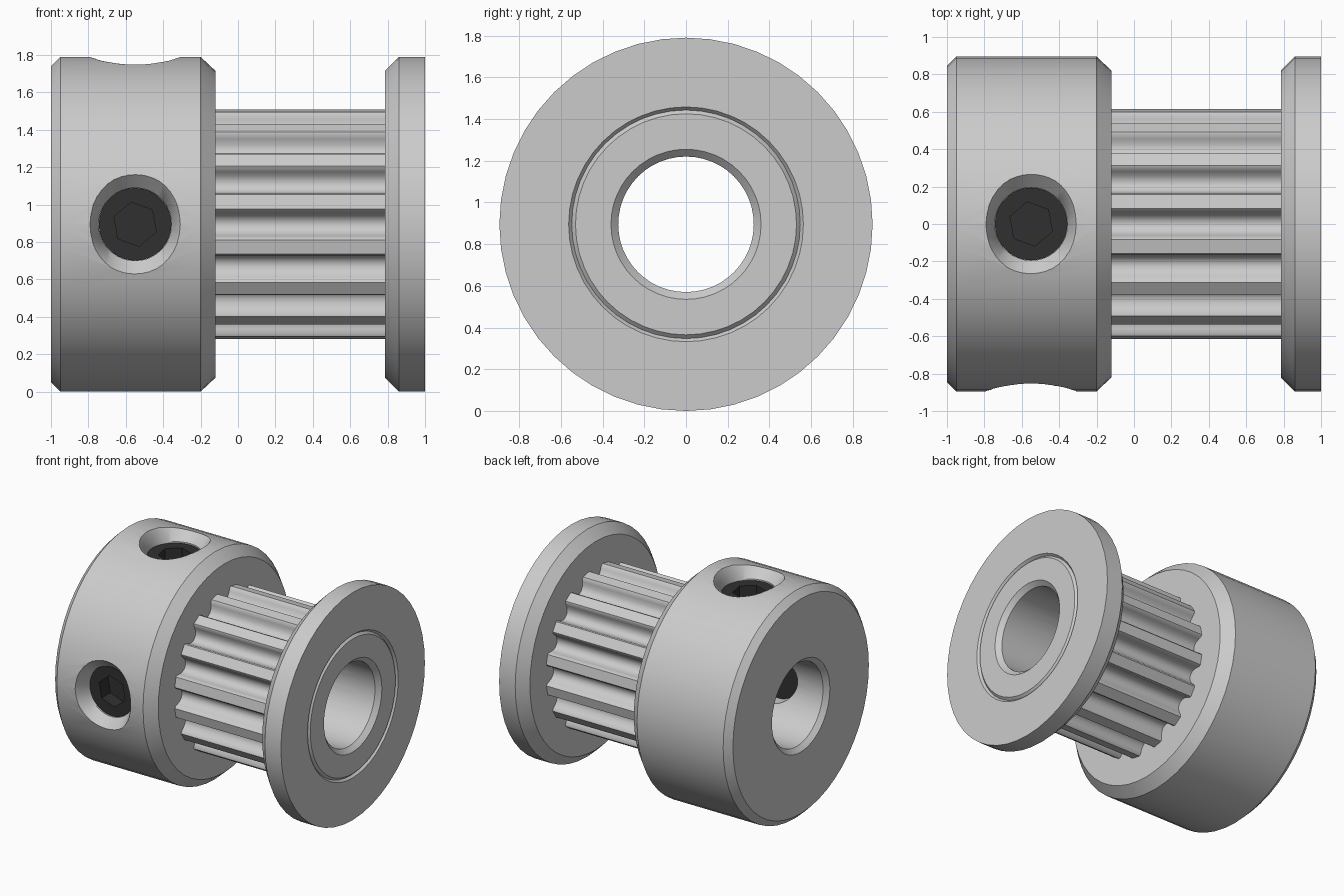
import bpy, bmesh
from math import sin, cos, pi, radians

if "Cube" in bpy.data.objects:
    bpy.data.objects.remove(bpy.data.objects["Cube"])

Z = 0.895      # height of the pulley axis
BORE = 0.325
SEG = 48
HOLE_X = -0.55


def loft(name, rings, cyclic=False):
    """Skin equal-length rings of points; cyclic closes a ring-shaped solid, else cap the ends."""
    bm = bmesh.new()
    loops = [[bm.verts.new(p) for p in ring] for ring in rings]
    n = len(loops[0])
    pairs = list(zip(loops, loops[1:]))
    if cyclic:
        pairs.append((loops[-1], loops[0]))
    else:
        bm.faces.new(loops[0])
        bm.faces.new(loops[-1])
    for a, b in pairs:
        for i in range(n):
            j = (i + 1) % n
            bm.faces.new((a[i], a[j], b[j], b[i]))
    bmesh.ops.recalc_face_normals(bm, faces=bm.faces)
    mesh = bpy.data.meshes.new(name)
    bm.to_mesh(mesh)
    bm.free()
    obj = bpy.data.objects.new(name, mesh)
    bpy.context.collection.objects.link(obj)
    return obj


def revolve(name, profile):
    """Turn a closed (x, radius) profile about the pulley axis."""
    angles = [2 * pi * i / SEG for i in range(SEG)]
    return loft(name, [[(x, r * cos(t), Z + r * sin(t)) for t in angles]
                       for x, r in profile], cyclic=True)


def smooth(obj):
    bpy.ops.object.select_all(action='DESELECT')
    obj.select_set(True)
    bpy.context.view_layer.objects.active = obj
    bpy.ops.object.shade_smooth_by_angle(angle=radians(35))


# Hub and end flange, both with chamfered bores
hub = revolve("hub", [(-0.965, BORE), (-1, 0.36), (-1, 0.845), (-0.95, 0.895),
                      (-0.2, 0.895), (-0.12, 0.82), (-0.12, BORE)])
flange = revolve("flange", [(0.785, BORE), (0.785, 0.82), (0.86, 0.895), (1, 0.895),
                            (1, 0.563), (0.982, 0.548), (1, 0.53), (1, 0.36),
                            (0.965, BORE)])

# Toothed barrel: sixteen rounded belt grooves
R = 0.62
half = [(0.083, 0), (0.072, 0.012), (0.066, 0.035), (0.055, 0.065), (0.03, 0.089)]
groove = [(-w, d) for w, d in half] + [(0, 0.095)] + [(w, d) for w, d in reversed(half)]
outline = [(2 * pi * k / 16 + w / R, R - d) for k in range(16) for w, d in groove]


def barrel_ring(x, bore):
    return [(x, (BORE if bore else r) * cos(t), Z + (BORE if bore else r) * sin(t))
            for t, r in outline]


barrel = loft("toothed_barrel", [barrel_ring(-0.12, False), barrel_ring(0.785, False),
                                 barrel_ring(0.785, True), barrel_ring(-0.12, True)],
              cyclic=True)

# Set screws in countersunk holes, one at the front and one on top
dark = bpy.data.materials.new("dark_steel")
dark.diffuse_color = (0.03, 0.03, 0.03, 1)
dark.use_nodes = True
dark.node_tree.nodes["Principled BSDF"].inputs["Base Color"].default_value = dark.diffuse_color


def front(a, b, d):
    return (HOLE_X + a, -d, Z + b)


def top(a, b, d):
    return (HOLE_X + a, b, Z + d)


ANG = [radians(10 * i) for i in range(36)]


def oval(place, d, ra, rb):
    return [place(ra * cos(t), rb * sin(t), d) for t in ANG]


def hexagon(place, d, r):
    pts = []
    for t in ANG:
        off = (t - radians(40)) % (pi / 3) - pi / 6
        q = r * cos(pi / 6) / cos(off)
        pts.append(place(q * cos(t), q * sin(t), d))
    return pts


screws = []
for side, place in (("front", front), ("top", top)):
    cutter = loft("hole_cutter", [oval(place, 0.1, 0.195, 0.195),
                                  oval(place, 0.79, 0.195, 0.195),
                                  oval(place, 0.95, 0.266, 0.374)])
    cutter.hide_render = True
    mod = hub.modifiers.new("hole", 'BOOLEAN')
    mod.operation = 'DIFFERENCE'
    mod.solver = 'EXACT'
    mod.object = cutter
    bpy.context.view_layer.objects.active = hub
    bpy.ops.object.modifier_apply(modifier=mod.name)
    bpy.data.objects.remove(cutter)
    screw = loft(side + "_set_screw", [oval(place, 0.36, 0.194, 0.194),
                                       oval(place, 0.78, 0.194, 0.194),
                                       hexagon(place, 0.78, 0.12),
                                       hexagon(place, 0.67, 0.12)])
    screw.data.materials.append(dark)
    screws.append(screw)

for obj in [hub, flange, barrel] + screws:
    smooth(obj)
